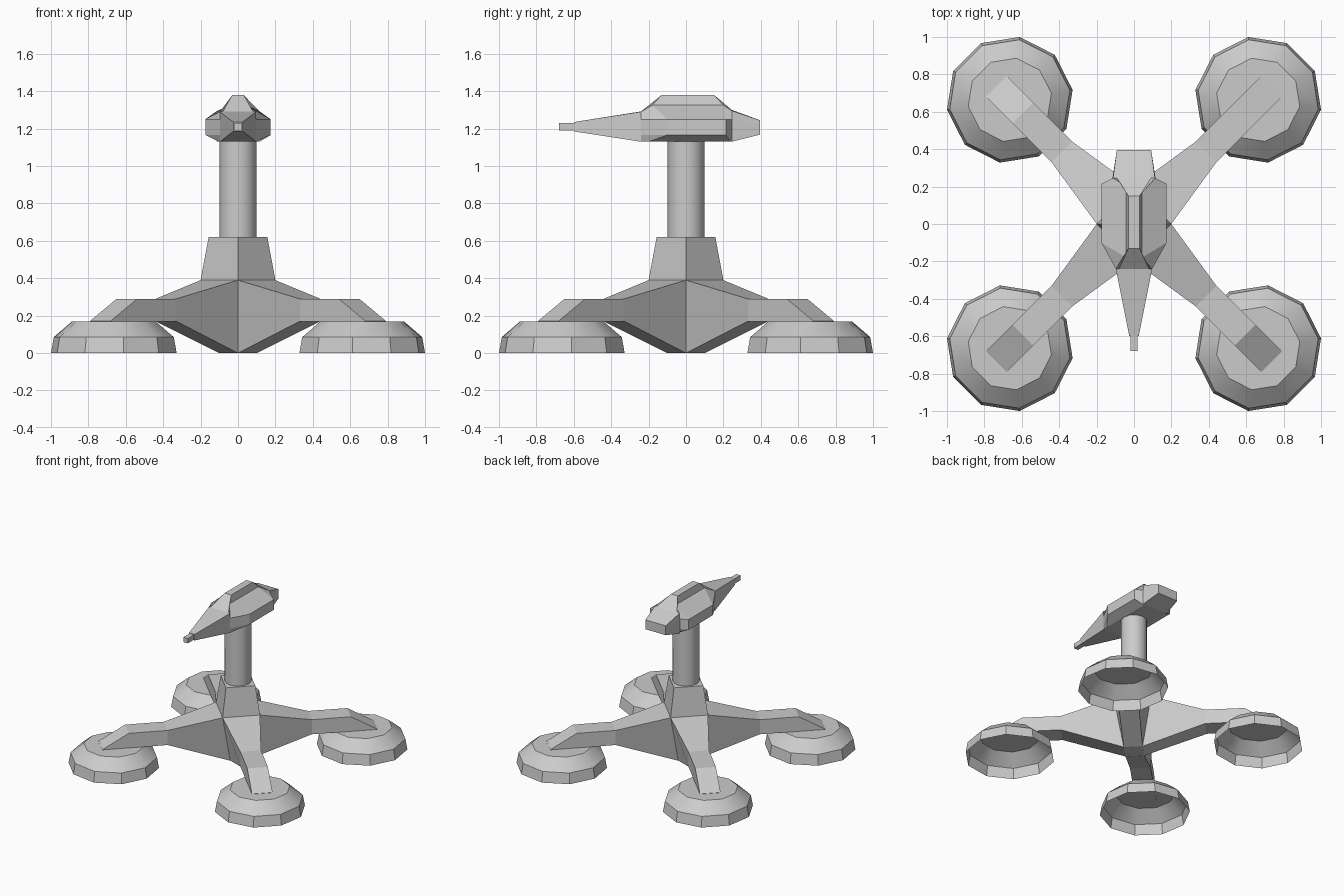
import bpy, bmesh
from math import sin, cos, pi, radians, sqrt

if "Cube" in bpy.data.objects:
    bpy.data.objects.remove(bpy.data.objects["Cube"])


def loft(name, rings, cap_start=True, cap_end=True, smooth=None):
    """Skin a list of equal-length point rings into one object."""
    bm = bmesh.new()
    vs = [[bm.verts.new(p) for p in r] for r in rings]
    n = len(rings[0])
    for a, b in zip(vs, vs[1:]):
        for i in range(n):
            j = (i + 1) % n
            bm.faces.new((a[i], a[j], b[j], b[i]))
    if cap_start:
        bm.faces.new(vs[0][::-1])
    if cap_end:
        bm.faces.new(vs[-1])
    bmesh.ops.remove_doubles(bm, verts=bm.verts, dist=0.0005)
    bmesh.ops.recalc_face_normals(bm, faces=bm.faces)
    me = bpy.data.meshes.new(name)
    bm.to_mesh(me)
    bm.free()
    ob = bpy.data.objects.new(name, me)
    bpy.context.collection.objects.link(ob)
    if smooth:
        bpy.ops.object.select_all(action='DESELECT')
        ob.select_set(True)
        bpy.context.view_layer.objects.active = ob
        bpy.ops.object.shade_smooth_by_angle(angle=radians(smooth))
    return ob


def ring(r, z, n, cx=0, cy=0, start=0):
    return [(cx + r * cos(start + 2 * pi * i / n),
             cy + r * sin(start + 2 * pi * i / n), z) for i in range(n)]


# Four legs with hollow dome feet, one on each diagonal
# leg stations: (d, half width) of the bottom and top edges, with heights
LEG = [((0.071, 0.071, 0.0), (0.141, 0.141, 0.39)),
       ((0.545, 0.078, 0.17), (0.545, 0.078, 0.29)),
       ((0.84, 0.078, 0.17), (0.84, 0.078, 0.29)),
       ((1.04, 0.078, 0.168), (1.04, 0.078, 0.172))]
FOOT = 0.664 * sqrt(2)
for k, side in enumerate(("back_right", "back_left", "front_left", "front_right")):
    a = pi / 4 + k * pi / 2
    c, s = cos(a), sin(a)

    def place(d, w, z):
        return (d * c - w * s, d * s + w * c, z)

    rings = [[place(b[0], -b[1], b[2]), place(b[0], b[1], b[2]),
              place(t[0], t[1], t[2]), place(t[0], -t[1], t[2])] for b, t in LEG]
    loft(side + "_leg", rings, cap_start=False)
    loft(side + "_foot",
         [ring(r, z, 10, FOOT * c, FOOT * s, a + pi / 10)
          for r, z in ((0.34, 0), (0.325, 0.085), (0.225, 0.17))],
         cap_start=False, smooth=32)

# Square hub and collar, then the round column
loft("hub_collar", [ring(r, z, 4) for r, z in ((0.1, 0), (0.2, 0.39), (0.157, 0.62))])
loft("column", [ring(0.1, z, 12) for z in (0.6, 1.17)], smooth=35)

# Turret head: half sections (x, y, z) from bottom edge to ridge, mirrored in x
HEAD = [
    [(.025, -.6, 1.185), (.025, -.6, 1.2), (.025, -.6, 1.22), (.025, -.6, 1.235), (.02, -.6, 1.235)],
    [(.097, -.24, 1.13), (.097, -.24, 1.166), (.097, -.24, 1.25), (.097, -.24, 1.29), (.08, -.24, 1.292)],
    [(.1, -.2, 1.13), (.175, -.1, 1.166), (.175, -.1, 1.25), (.042, -.18, 1.325), (.03, -.13, 1.38)],
    [(.1, .235, 1.13), (.175, .215, 1.166), (.175, .215, 1.25), (.042, .2, 1.325), (.03, .15, 1.38)],
    [(.115, .245, 1.13), (.115, .245, 1.166), (.115, .245, 1.25), (.112, .245, 1.295), (.09, .245, 1.3)],
    [(.092, .395, 1.168), (.092, .395, 1.19), (.092, .395, 1.22), (.092, .395, 1.245), (.08, .395, 1.245)],
]
loft("turret_head", [h + [(-x, y, z) for x, y, z in reversed(h)] for h in HEAD])

# Gun barrel
loft("barrel", [[(x, y, 1.21 + z) for x, z in ((-.02, -.02), (.02, -.02), (.02, .02), (-.02, .02))]
                for y in (-0.68, -0.59)])
